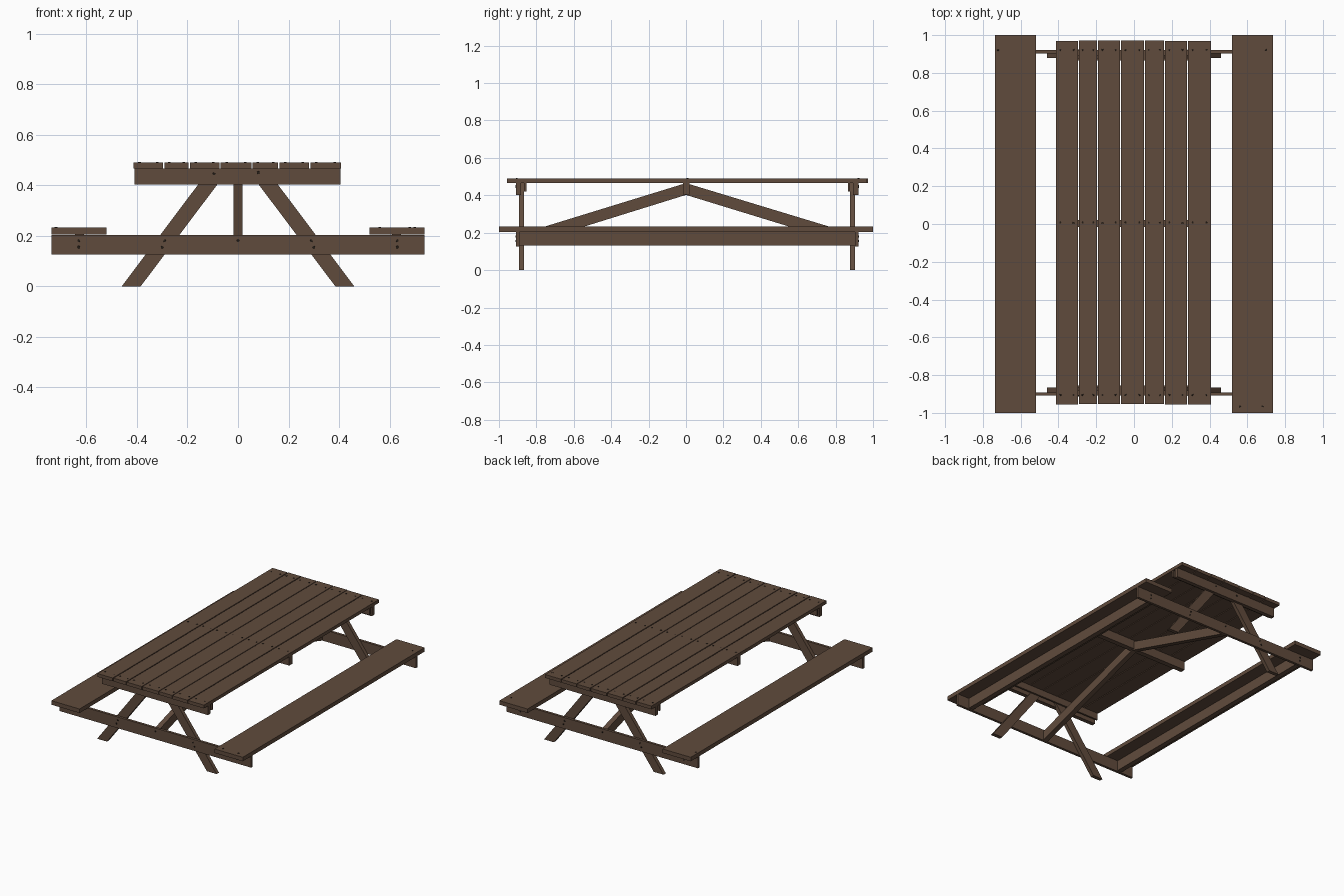
import bpy, bmesh, random
from mathutils import Matrix

if "Cube" in bpy.data.objects:
    bpy.data.objects.remove(bpy.data.objects["Cube"])
random.seed(3)


def mat(name, rgb):
    m = bpy.data.materials.new(name)
    m.diffuse_color = (*rgb, 1)
    m.use_nodes = True
    m.node_tree.nodes["Principled BSDF"].inputs["Base Color"].default_value = m.diffuse_color
    return m


WOOD = mat("brown wood", (0.118, 0.071, 0.046))
IRON = mat("dark bolt", (0.02, 0.014, 0.01))


def finish(name, bm, m):
    bmesh.ops.recalc_face_normals(bm, faces=bm.faces)
    me = bpy.data.meshes.new(name)
    bm.to_mesh(me)
    bm.free()
    me.materials.append(m)
    ob = bpy.data.objects.new(name, me)
    bpy.context.collection.objects.link(ob)
    return ob


def prism(name, pts, lo, hi, axis):
    """Extrude a profile: axis 'y' takes (x, z) points, axis 'x' takes (y, z)."""
    bm = bmesh.new()
    place = (lambda p, d: (p[0], d, p[1])) if axis == 'y' else (lambda p, d: (d, p[0], p[1]))
    a = [bm.verts.new(place(p, lo)) for p in pts]
    b = [bm.verts.new(place(p, hi)) for p in pts]
    bm.faces.new(a)
    bm.faces.new(b[::-1])
    n = len(pts)
    for i in range(n):
        bm.faces.new((a[i], a[(i + 1) % n], b[(i + 1) % n], b[i]))
    return finish(name, bm, WOOD)


def box(name, x0, x1, y0, y1, z0, z1):
    return prism(name, [(x0, z0), (x1, z0), (x1, z1), (x0, z1)], y0, y1, 'y')


def bolts(name, points, upright):
    """Small round heads, facing up or facing along y."""
    bm = bmesh.new()
    for p in points:
        m = Matrix.Translation(p)
        if not upright:
            m = m @ Matrix.Rotation(1.5707963, 4, 'X')
        bmesh.ops.create_cone(bm, cap_ends=True, segments=8, radius1=0.006,
                              radius2=0.005, depth=0.006, matrix=m)
    finish(name, bm, IRON)


# table top planks
edges = [(-.413, -.297), (-.291, -.196), (-.190, -.074), (-.069, .053),
         (.058, .159), (.164, .280), (.286, .407)]
nails = []
for i, (a, b) in enumerate(edges):
    j = random.uniform(-.003, .003)
    box(f"top_plank_{i + 1}", a, b, -.953 + j, .971 + j, .467, .49)
    for y in (-.905, .007, .922):
        for t in (.2, .8):
            nails.append((a + (b - a) * t, y, .489))
bolts("top_nails", nails, True)

# middle beam under the top
box("middle_top_beam", -.41, .405, -.015, .02, .405, .467)

for s, end in ((-1, "front"), (1, "back")):
    off = .006

    def yy(v):
        return s * v + off

    # beams joining the legs, outside and inside
    box(f"{end}_top_beam", -.41, .405, yy(.887), yy(.915), .402, .467)
    box(f"{end}_inner_top_beam", -.41, .405, yy(.860), yy(.872), .42, .467)
    box(f"{end}_seat_beam", -.737, .737, yy(.897), yy(.915), .125, .203)
    # splayed legs
    for k, side in ((-1, "left"), (1, "right")):
        prism(f"{end}_{side}_leg",
              [(k * .385, 0), (k * .46, 0), (k * .110, .466), (k * .034, .466)],
              yy(.872), yy(.898), 'y')
    # diagonal brace from middle beam down to the seat beam
    prism(f"{end}_brace", [(0, .465), (0, .402), (yy(.897), .125), (yy(.897), .191)],
          -.018, .018, 'x')
    # bolt heads on the end beams
    heads = [(x, z) for x in (-.63, .63) for z in (.155, .18)]
    heads += [(-.29, .18), (-.30, .155), (.29, .18), (.30, .155), (0, .18),
              (-.095, .445), (.08, .45)]
    bolts(f"{end}_bolts", [(x, yy(.915), z) for x, z in heads], False)

# seats with a rail below each
for k, side in ((-1, "left"), (1, "right")):
    box(f"{side}_seat", k * .52, k * .737, -1, 1, .204, .232)
    box(f"{side}_seat_rail", k * .61, k * .645, -.891, .903, .132, .204)
bolts("seat_nails", [(-.72, .92, .231), (.70, .92, .231), (.56, -.965, .231),
                     (.68, -.965, .231)], True)
